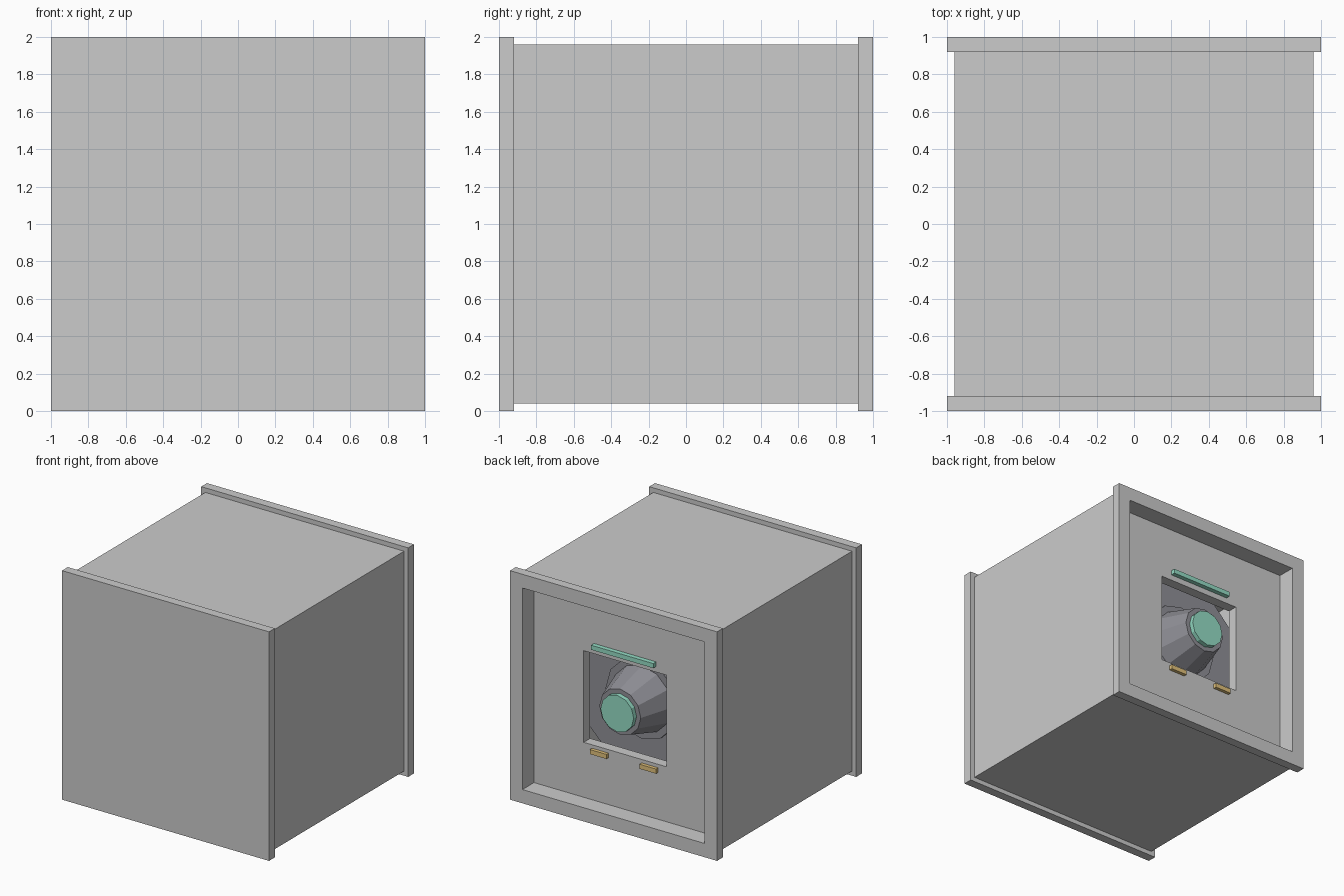
import bpy, bmesh, math
from mathutils import Matrix

if "Cube" in bpy.data.objects:
    bpy.data.objects.remove(bpy.data.objects["Cube"])


def material(name, rgb):
    m = bpy.data.materials.new(name)
    m.diffuse_color = (*rgb, 1)
    m.use_nodes = True
    m.node_tree.nodes["Principled BSDF"].inputs["Base Color"].default_value = m.diffuse_color
    return m


DARK = material("dark_metal", (0.28, 0.28, 0.31))
GREEN = material("green_glow", (0.30, 0.72, 0.56))
AMBER = material("amber", (0.76, 0.54, 0.20))


def finish(name, bm, mat=None):
    bmesh.ops.recalc_face_normals(bm, faces=bm.faces[:])
    mesh = bpy.data.meshes.new(name)
    bm.to_mesh(mesh)
    bm.free()
    ob = bpy.data.objects.new(name, mesh)
    bpy.context.collection.objects.link(ob)
    if mat:
        mesh.materials.append(mat)
    return ob


def box(name, x, y, z, mat=None):
    """Box from (min, max) pairs."""
    bm = bmesh.new()
    size = [b - a for a, b in (x, y, z)]
    mid = [(a + b) / 2 for a, b in (x, y, z)]
    bmesh.ops.create_cube(bm, size=1, matrix=Matrix.Translation(mid) @ Matrix.Diagonal((*size, 1)))
    return finish(name, bm, mat)


def frame(name, outer, inner, y0, y1):
    """Square frame around the y axis at z = 1."""
    bm = bmesh.new()
    corners = [(-1, -1), (1, -1), (1, 1), (-1, 1)]
    loops = [[bm.verts.new((sx * h, y, 1 + sz * h)) for sx, sz in corners]
             for h, y in ((outer, y0), (outer, y1), (inner, y1), (inner, y0))]
    for k in range(4):
        a, b = loops[k], loops[(k + 1) % 4]
        for i in range(4):
            j = (i + 1) % 4
            bm.faces.new((a[i], a[j], b[j], b[i]))
    return finish(name, bm)


def turned(name, profile, mat, sides=12):
    """Faceted solid along y at z = 1 from (y, radius) points."""
    bm = bmesh.new()
    rings = []
    for y, r in profile:
        rings.append([bm.verts.new((r * math.cos(math.tau * i / sides), y,
                                    1 + r * math.sin(math.tau * i / sides))) for i in range(sides)])
    for a, b in zip(rings, rings[1:]):
        for i in range(sides):
            j = (i + 1) % sides
            bm.faces.new((a[i], a[j], b[j], b[i]))
    bm.faces.new(rings[0])
    bm.faces.new(rings[-1])
    return finish(name, bm, mat)


# Housing: front plate, hollow body, back rim and recessed panel with window
box("front_plate", (-1, 1), (-1, -0.92), (0, 2))
frame("body_shell", 0.96, 0.88, -0.92, 0.92)
frame("back_rim", 1.0, 0.88, 0.92, 1.0)
frame("recessed_panel", 0.88, 0.40, 0.75, 0.84)

# Emitter behind the window
turned("emitter_base", [(0.48, 0.67), (0.58, 0.67)], DARK)
turned("emitter_flange", [(0.58, 0.35), (0.61, 0.35)], DARK)
turned("emitter_cone", [(0.61, 0.29), (0.91, 0.20)], DARK)
turned("emitter_lens", [(0.91, 0.16), (0.95, 0.16)], GREEN)

# Indicator bar and small tabs
box("indicator_bar", (-0.30, 0.30), (0.84, 0.88), (1.45, 1.49), GREEN)
for side, s in (("left", -1), ("right", 1)):
    box("tab_" + side, (s * 0.24 - 0.08, s * 0.24 + 0.08), (0.84, 0.87), (0.53, 0.57), AMBER)
